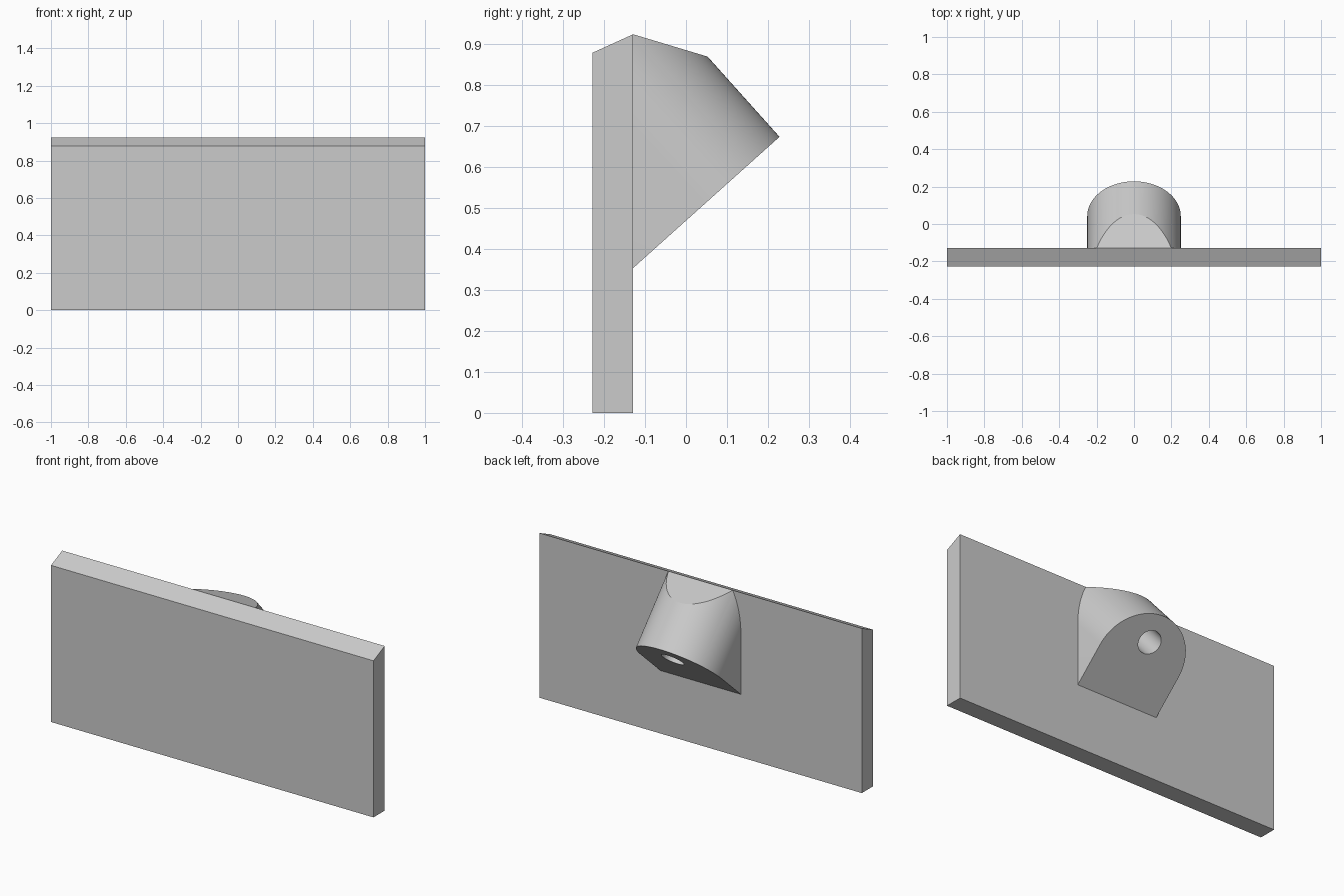
import bpy, bmesh, math
from mathutils import Vector

if "Cube" in bpy.data.objects:
    bpy.data.objects.remove(bpy.data.objects["Cube"])

Y_FRONT, Y_BACK = -0.228, -0.129      # plate faces
TOP_FRONT, TOP_BACK = 0.878, 0.923    # sloped plate top
BASE = Vector((0, Y_BACK, 0.353))     # where the lug underside meets the plate
TIP = Vector((0, 0.228, 0.673))
R, HOLE_R, HOLE_POS, HOLE_DEPTH = 0.25, 0.0625, 0.333, 0.25

X = Vector((1, 0, 0))
LENGTH = (TIP - BASE).length
A = (TIP - BASE).normalized()         # along the lug underside
N = X.cross(A)                        # up through the lug


def prism(name, points, depth):
    """Extrude a planar outline into a solid."""
    bm = bmesh.new()
    face = bm.faces.new([bm.verts.new(p) for p in points])
    ext = bmesh.ops.extrude_face_region(bm, geom=[face], use_keep_orig=True)
    verts = [g for g in ext["geom"] if isinstance(g, bmesh.types.BMVert)]
    bmesh.ops.translate(bm, vec=depth, verts=verts)
    bmesh.ops.recalc_face_normals(bm, faces=bm.faces)
    return bm_to_object(name, bm)


def bm_to_object(name, bm):
    mesh = bpy.data.meshes.new(name)
    bm.to_mesh(mesh)
    bm.free()
    obj = bpy.data.objects.new(name, mesh)
    bpy.context.collection.objects.link(obj)
    return obj


def trim(obj, point, normal):
    """Cut away everything on the normal side and cap the cut."""
    bm = bmesh.new()
    bm.from_mesh(obj.data)
    geom = bm.verts[:] + bm.edges[:] + bm.faces[:]
    cut = bmesh.ops.bisect_plane(bm, geom=geom, plane_co=point,
                                 plane_no=normal, clear_outer=True)
    edges = [g for g in cut["geom_cut"] if isinstance(g, bmesh.types.BMEdge)]
    bmesh.ops.holes_fill(bm, edges=edges, sides=0)
    bmesh.ops.recalc_face_normals(bm, faces=bm.faces)
    bm.to_mesh(obj.data)
    bm.free()


def combine(obj, tool, operation):
    mod = obj.modifiers.new(operation.lower(), 'BOOLEAN')
    mod.operation, mod.solver, mod.object = operation, 'EXACT', tool
    bpy.context.view_layer.objects.active = obj
    bpy.ops.object.modifier_apply(modifier=mod.name)
    bpy.data.objects.remove(tool)


# Plate with a sloped top edge
plate = prism("plate_with_lug", [Vector((-1, y, z)) for y, z in (
    (Y_FRONT, 0), (Y_BACK, 0), (Y_BACK, TOP_BACK), (Y_FRONT, TOP_FRONT))], X * 2)

# Tilted lug with a rounded end, trimmed by the plate and a sloped top
centre = BASE + A * (LENGTH - R)
arc = [centre + X * R * math.cos(t) + A * R * math.sin(t)
       for t in (math.pi * i / 48 for i in range(49))]
lug = prism("lug", [BASE + X * R] + arc + [BASE - X * R], N * 0.7)
trim(lug, Vector((0, Y_BACK, 0)), Vector((0, -1, 0)))
slope = Vector((0, 0.051, 0.869)) - Vector((0, Y_BACK, TOP_BACK))
trim(lug, Vector((0, Y_BACK, TOP_BACK)), X.cross(slope))

# Blind hole in the underside of the lug
start = BASE + A * HOLE_POS - N * 0.1
ring = [start + HOLE_R * (X * math.cos(t) + A * math.sin(t))
        for t in (math.tau * i / 48 for i in range(48))]
combine(lug, prism("hole_cutter", ring, N * (HOLE_DEPTH + 0.1)), 'DIFFERENCE')

# Fuse and shade
combine(plate, lug, 'UNION')
plate.select_set(True)
bpy.context.view_layer.objects.active = plate
bpy.ops.object.shade_smooth_by_angle(angle=math.radians(25))
